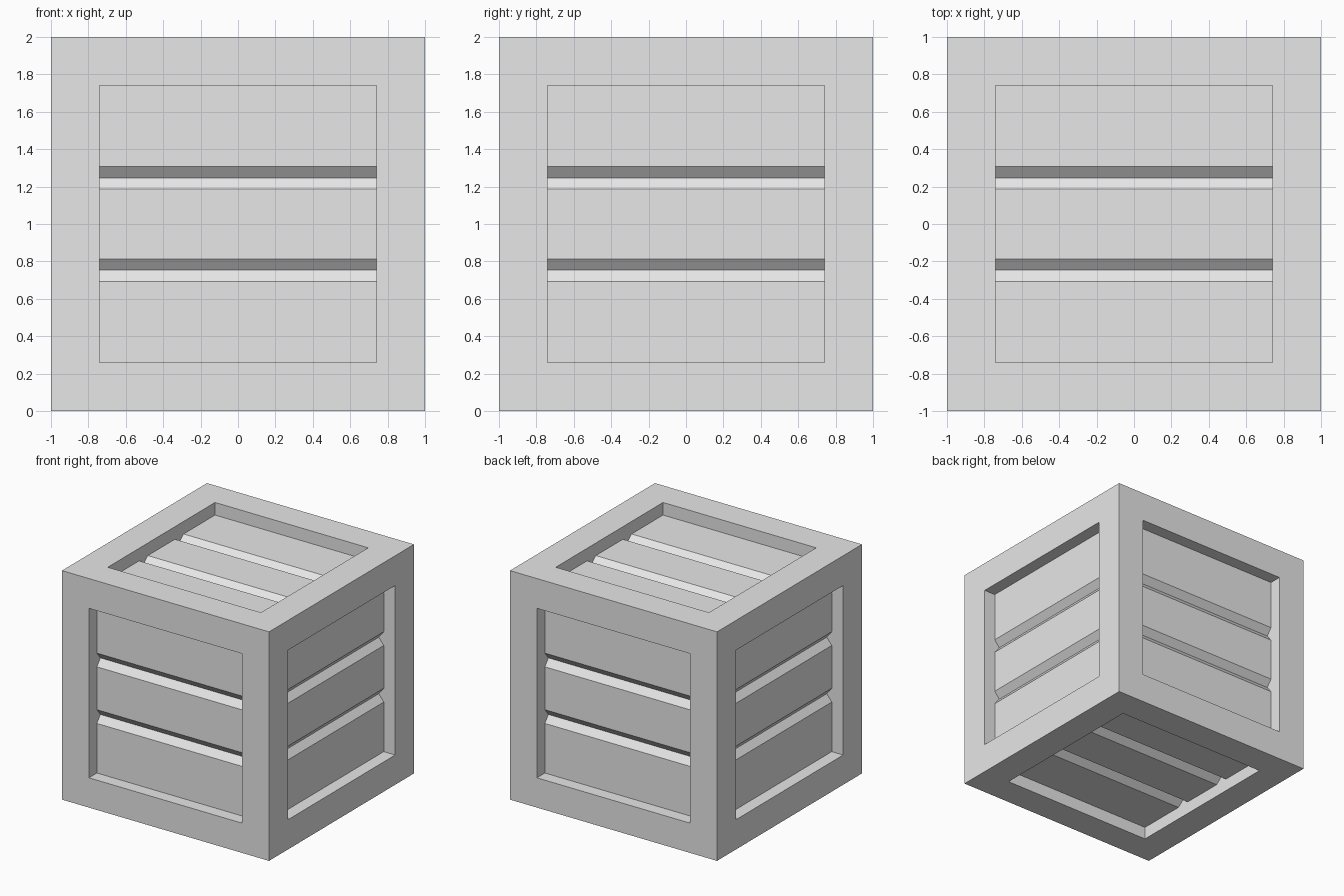
import bpy
import bmesh
from mathutils import Vector

FRAME = 0.26      # width of the frame around each panel
RECESS = 0.11     # depth of the panel behind the frame
PLANK = 0.247     # distance of the seams from the panel centre
HALF = 0.06       # half width of a seam groove
DEPTH = 0.048     # depth of a seam groove

default = bpy.data.objects.get("Cube")
if default:
    bpy.data.objects.remove(default, do_unlink=True)

grey = bpy.data.materials.new("plain_grey")
grey.use_nodes = True
colour = (0.8, 0.8, 0.8, 1)
grey.diffuse_color = colour
grey.node_tree.nodes["Principled BSDF"].inputs["Base Color"].default_value = colour


def panel_faces(bm, normal):
    """Faces lying on the recessed panel that looks along normal."""
    return [f for f in bm.faces if f.normal.dot(normal) > 0.99
            and abs(f.calc_center_median().dot(normal) - (1 - RECESS)) < 0.001]


def cut_panel(bm, normal, across, offset):
    """Cut one line across a panel, splitting the neighbouring walls too."""
    faces = panel_faces(bm, normal)
    edges = {e for f in faces for e in f.edges}
    verts = {v for f in faces for v in f.verts}
    bmesh.ops.bisect_plane(bm, geom=list(verts) + list(edges) + faces, dist=1e-5,
                           plane_co=across * offset, plane_no=across)
    bm.normal_update()


# Solid block with a recessed square on every side
bm = bmesh.new()
bmesh.ops.create_cube(bm, size=2)
bm.normal_update()
panels = list(bm.faces)
normals = [f.normal.copy() for f in panels]
bmesh.ops.inset_individual(bm, faces=panels, thickness=FRAME, use_even_offset=True)
bmesh.ops.inset_individual(bm, faces=panels, thickness=0, depth=-RECESS)
bm.normal_update()

# Two V-shaped plank seams on every panel
for normal in normals:
    across = Vector((0, 1, 0)) if abs(normal.z) > 0.5 else Vector((0, 0, 1))
    for seam in (-PLANK, PLANK):
        for shift in (-HALF, 0, HALF):
            cut_panel(bm, normal, across, seam + shift)
    verts = {v for f in panel_faces(bm, normal) for v in f.verts}
    for v in verts:
        if abs(abs(v.co.dot(across)) - PLANK) < 0.001:
            v.co -= normal * DEPTH
    bm.normal_update()

# Stand the crate on the ground
bmesh.ops.translate(bm, verts=bm.verts, vec=(0, 0, 1))
mesh = bpy.data.meshes.new("crate")
bm.to_mesh(mesh)
bm.free()
mesh.materials.append(grey)
crate = bpy.data.objects.new("crate", mesh)
bpy.context.collection.objects.link(crate)
